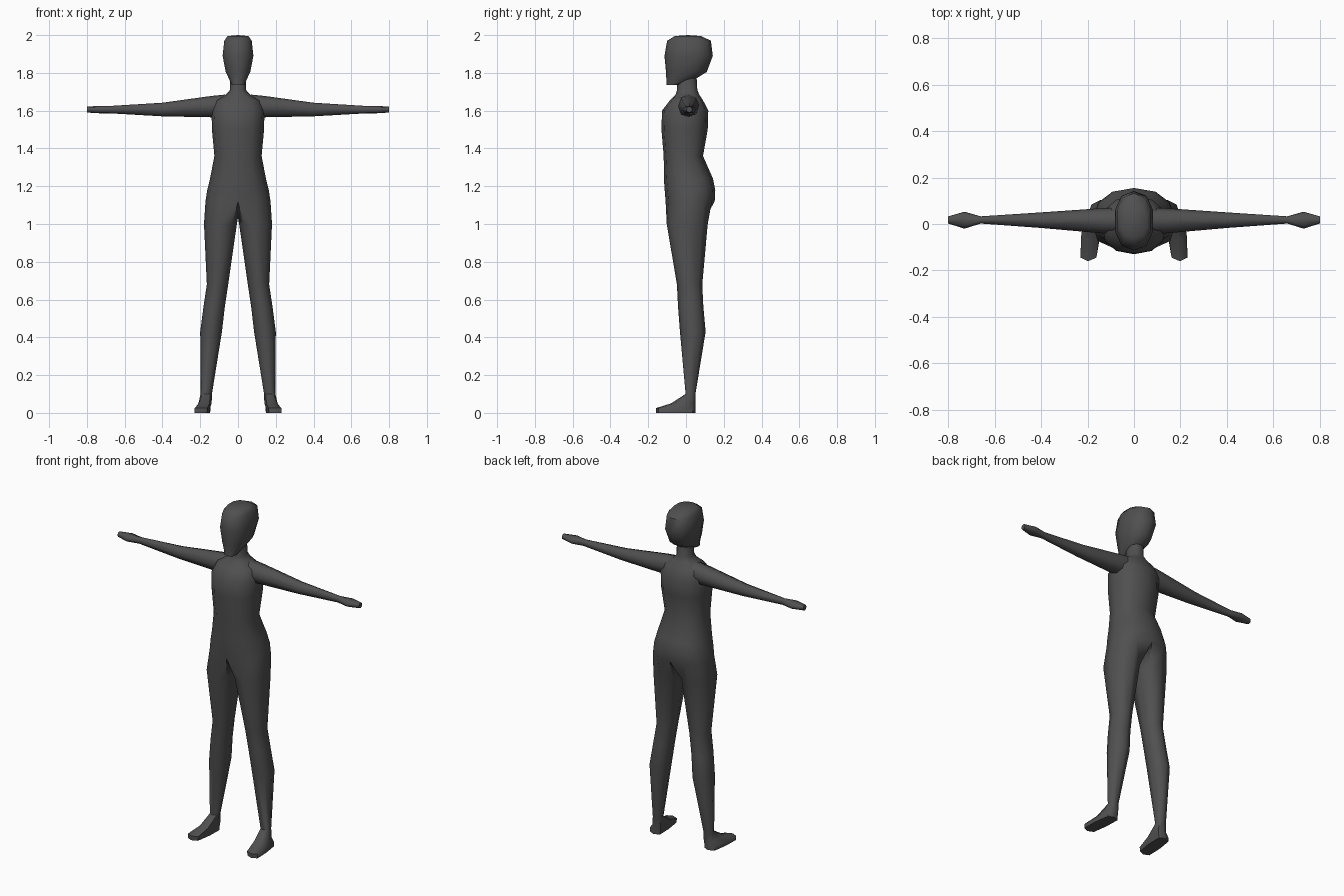
import bpy, bmesh, math

if "Cube" in bpy.data.objects:
    bpy.data.objects.remove(bpy.data.objects["Cube"])

grey = bpy.data.materials.new("charcoal")
grey.diffuse_color = (0.08, 0.08, 0.08, 1)
grey.use_nodes = True
grey.node_tree.nodes["Principled BSDF"].inputs["Base Color"].default_value = grey.diffuse_color


def oval(u0, u1, v0, v1, angles, p=1.0):
    """Points of a superellipse that fills the box u0..u1, v0..v1."""
    def power(t):
        return math.copysign(abs(t) ** p, t) if abs(t) > 1e-6 else 0.0
    return [((u0 + u1) / 2 + (u1 - u0) / 2 * power(math.cos(a)),
             (v0 + v1) / 2 + (v1 - v0) / 2 * power(math.sin(a))) for a in angles]


def bridge(bm, rings, closed=True):
    for a, b in zip(rings, rings[1:]):
        n = len(a)
        for i in range(n if closed else n - 1):
            j = (i + 1) % n
            bm.faces.new((a[i], a[j], b[j], b[i]))


def finish(bm, name, mirror=True):
    bmesh.ops.recalc_face_normals(bm, faces=bm.faces)
    mesh = bpy.data.meshes.new(name)
    bm.to_mesh(mesh)
    bm.free()
    mesh.materials.append(grey)
    ob = bpy.data.objects.new(name, mesh)
    bpy.context.collection.objects.link(ob)
    bpy.ops.object.select_all(action='DESELECT')
    ob.select_set(True)
    bpy.context.view_layer.objects.active = ob
    bpy.ops.object.shade_smooth_by_angle(angle=math.radians(55))
    if mirror:
        mod = ob.modifiers.new("mirror", 'MIRROR')
        mod.merge_threshold = 0.0005
    return ob


# Body half: torso rings from pelvis to neck (z, half width, front y, back y)
torso = [(1.12, .172, -.108, .152), (1.18, .163, -.113, .155), (1.24, .148, -.117, .143),
         (1.36, .125, -.118, .09), (1.50, .138, -.13, .115), (1.60, .14, -.127, .118),
         (1.655, .12, -.085, .09), (1.685, .065, -.055, .07), (1.71, .042, -.047, .06),
         (1.80, .042, -.045, .055)]
half = [math.radians(-90 + 30 * i) for i in range(7)]
bm = bmesh.new()
rings = [[bm.verts.new((x, y, z)) for x, y in oval(-w, w, y0, y1, half, .85)]
         for z, w, y0, y1 in torso]
bridge(bm, rings, closed=False)

# Leg and foot rings hang from the pelvis edge (z, inner x, outer x, front y, back y, squareness)
leg = [(1.00, .006, .18, -.102, .115, .9), (.68, .052, .165, -.048, .086, 1),
       (.56, .07, .183, -.042, .092, 1), (.43, .085, .2, -.032, .104, 1),
       (.10, .138, .198, -.002, .05, .9), (.05, .143, .213, -.08, .05, .7),
       (.025, .148, .228, -.16, .05, .45), (0, .15, .228, -.16, .05, .45)]
around = [math.radians(-135 + 45 * i) for i in range(8)]
crotch = bm.verts.new((0, .01, 1.035))
leg_rings = [rings[0] + [crotch]]
for z, x0, x1, y0, y1, p in leg:
    skew = .09 if z < .08 else 0
    leg_rings.append([bm.verts.new((x - skew * (y + .055), y, z))
                      for x, y in oval(x0, x1, y0, y1, around, p)])
bridge(bm, leg_rings)
bm.faces.new(leg_rings[-1])
finish(bm, "body")

# Arms and hands, lofted outward (x, front y, back y, low z, high z)
arm = [(.07, -.04, .07, 1.575, 1.685), (.14, -.04, .068, 1.565, 1.678),
       (.40, -.017, .05, 1.57, 1.642), (.66, .002, .033, 1.585, 1.626),
       (.73, -.02, .053, 1.586, 1.625), (.80, .002, .033, 1.59, 1.622)]
bm = bmesh.new()
arm_rings = [[bm.verts.new((x, y, z)) for y, z in oval(y0, y1, z0, z1, around, .9)]
             for x, y0, y1, z0, z1 in arm]
bridge(bm, arm_rings)
bm.faces.new(arm_rings[-1])
finish(bm, "arms")

# Head: skull rings narrowing to a forward chin (z, half width, front y, back y)
head = [(1.735, .034, -.103, -.04), (1.765, .048, -.104, .045), (1.805, .068, -.106, .11),
        (1.89, .085, -.114, .142), (1.97, .076, -.10, .132), (1.995, .058, -.06, .08)]
ten = [math.radians(-90 + 36 * i) for i in range(10)]
bm = bmesh.new()
head_rings = [[bm.verts.new((x, y, z)) for x, y in oval(-w, w, y0, y1, ten, .85)]
              for z, w, y0, y1 in head]
bridge(bm, head_rings)
bm.faces.new(head_rings[0])
crown = bm.verts.new((0, .01, 2.0))
top = head_rings[-1]
for i in range(10):
    bm.faces.new((top[i], top[(i + 1) % 10], crown))
finish(bm, "head", mirror=False)
